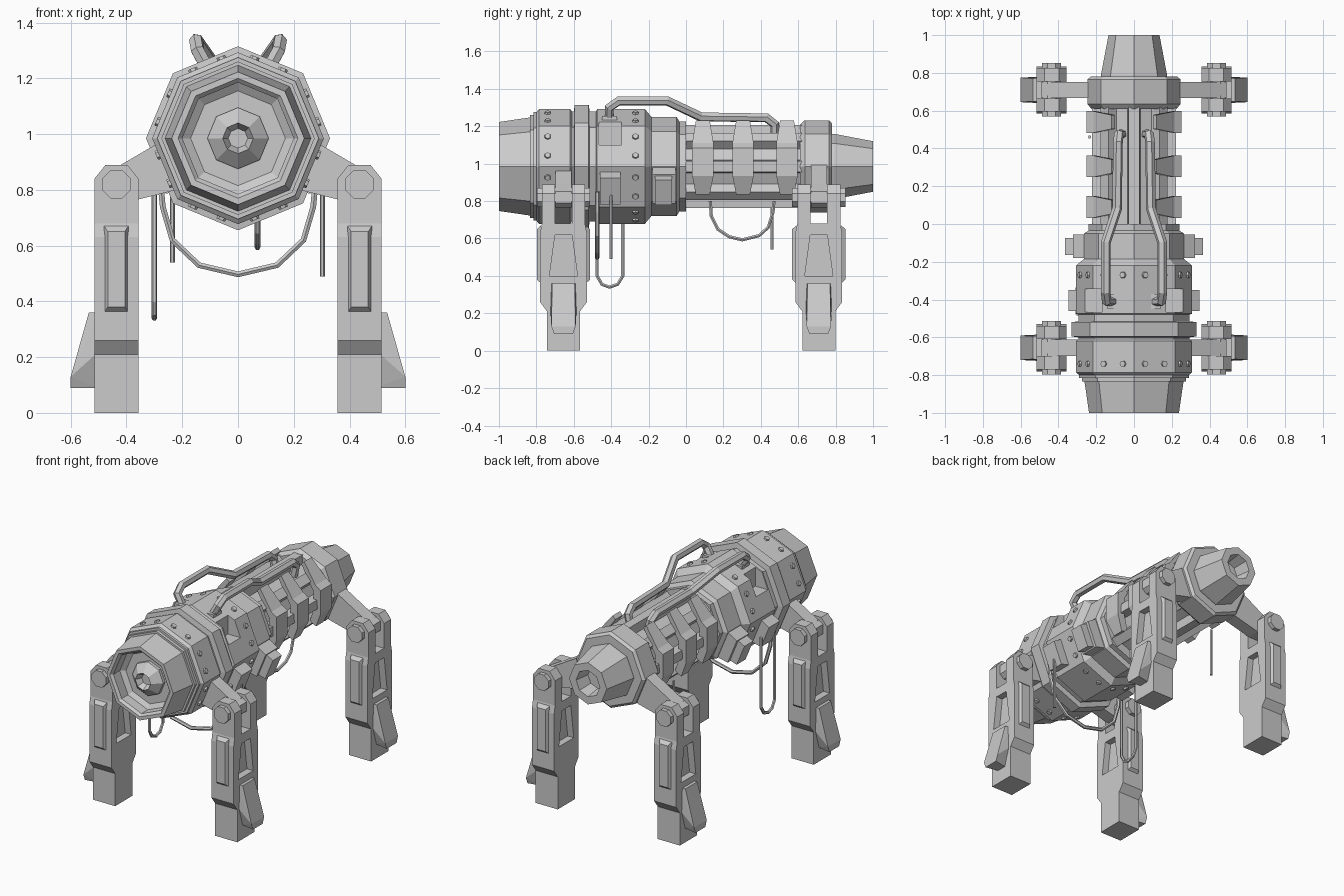
import bpy, bmesh
from math import sin, cos, pi
from mathutils import Vector, Matrix

if "Cube" in bpy.data.objects:
    bpy.data.objects.remove(bpy.data.objects["Cube"])

C = 0.985  # height of the body axis


def finish(name, bm):
    bmesh.ops.recalc_face_normals(bm, faces=bm.faces[:])
    me = bpy.data.meshes.new(name)
    bm.to_mesh(me)
    bm.free()
    ob = bpy.data.objects.new(name, me)
    bpy.context.collection.objects.link(ob)
    return ob


def lathe(name, prof):
    """Eight-sided turned solid along y from (y, radius) pairs, ends capped."""
    bm = bmesh.new()
    rings = [[bm.verts.new((r * sin(k * pi / 4), y, C + r * cos(k * pi / 4))) for k in range(8)]
             for y, r in prof]
    for a, b in zip(rings, rings[1:]):
        for k in range(8):
            j = (k + 1) % 8
            bm.faces.new((a[k], a[j], b[j], b[k]))
    bm.faces.new(rings[0])
    bm.faces.new(rings[-1])
    return finish(name, bm)


def prism(name, pts, axis, lo, hi):
    """Extrude a profile: axis 'y' takes (x, z) points, axis 'x' takes (y, z)."""
    bm = bmesh.new()
    put = (lambda p, d: (p[0], d, p[1])) if axis == 'y' else (lambda p, d: (d, p[0], p[1]))
    a = [bm.verts.new(put(p, lo)) for p in pts]
    b = [bm.verts.new(put(p, hi)) for p in pts]
    n = len(pts)
    for i in range(n):
        j = (i + 1) % n
        bm.faces.new((a[i], a[j], b[j], b[i]))
    bm.faces.new(a)
    bm.faces.new(b)
    return finish(name, bm)


def hull(name, pts):
    bm = bmesh.new()
    for p in pts:
        bm.verts.new(p)
    bmesh.ops.convex_hull(bm, input=bm.verts[:])
    bmesh.ops.dissolve_limit(bm, angle_limit=0.01, verts=bm.verts[:], edges=bm.edges[:])
    return finish(name, bm)


def radial_block(name, deg, r0, r1, half, y0, y1):
    """Block standing on the body at an angle measured from +x."""
    a = deg * pi / 180
    d, t = Vector((cos(a), sin(a))), Vector((-sin(a), cos(a)))
    c = Vector((0, C))
    return prism(name, [c + d * r0 - t * half, c + d * r1 - t * half * .85,
                        c + d * r1 + t * half * .85, c + d * r0 + t * half], 'y', y0, y1)


def pipe(name, pts, r):
    cu = bpy.data.curves.new(name, 'CURVE')
    cu.dimensions = '3D'
    cu.bevel_depth, cu.bevel_resolution, cu.use_fill_caps = r, 1, True
    sp = cu.splines.new('POLY')
    sp.points.add(len(pts) - 1)
    sp.use_smooth = False
    for p, q in zip(sp.points, pts):
        p.co = (*q, 1)
    ob = bpy.data.objects.new(name, cu)
    bpy.context.collection.objects.link(ob)
    return ob


def cut(ob, cutters):
    for c in cutters:
        m = ob.modifiers.new('cut', 'BOOLEAN')
        m.operation, m.object, m.solver = 'DIFFERENCE', c, 'EXACT'
        bpy.context.view_layer.objects.active = ob
        bpy.ops.object.modifier_apply(modifier=m.name)
        bpy.data.objects.remove(c)


# Front drum with recessed nose and stepped collars
drum = lathe("front_drum", [
    (-.93, .035), (-.97, .055), (-.92, .11), (-.90, .11), (-.90, .17), (-.92, .20), (-.985, .20),
    (-1, .215), (-1, .238), (-.835, .262), (-.835, .275), (-.815, .275), (-.815, .29), (-.80, .29),
    (-.785, .308), (-.62, .308), (-.61, .295), (-.60, .295), (-.595, .33), (-.52, .33),
    (-.515, .295), (-.48, .295), (-.475, .307), (-.22, .307), (-.185, .265), (-.05, .265),
    (-.035, .24), (0, .24), (0, .12)])
notches = []
for s in (-1, 1):
    notches.append(prism("notch", [(s * .17, C + .115), (s * .4, C + .115), (s * .4, C + .4),
                                   (s * .17, C + .4)], 'y', -.465, -.345))
cut(drum, notches)

# Rear core, collar and tail nozzle
lathe("rear_core", [(-.03, .18), (.65, .18)])
lathe("rear_collar", [(.61, .15), (.61, .225), (.635, .247), (.765, .247), (.78, .23), (.78, .15)])
lathe("tail_nozzle", [(.76, .175), (.79, .175), (1, .135), (1, .085), (.90, .07)])
for k in range(8):
    radial_block("core_rail", k * 45, .16, .222, .035, -.02, .63)

# Ribs wrapped around each flank of the core
rib = [(.10, .225), (.12, .245), (.215, .125), (.252, .1), (.252, -.05), (.205, -.15),
       (.16, -.13), (.20, -.04), (.20, .08)]
for y in (.09, .305, .54):
    for s in (-1, 1):
        ob = prism("flank_rib", [(s * x, C + z) for x, z in rib], 'y', y - .057, y + .057)
        for v in ob.data.vertices:  # narrow towards both ends
            dz = v.co.z - C
            if dz > .15 or dz < -.1:
                v.co.y = y + (v.co.y - y) * .65

# Two bolts per facet on the two drum bands
bm = bmesh.new()
for y in (-.74, -.27):
    for k in range(8):
        a = (k + .5) * pi / 4
        for t in (-.055, .055):
            n, tan = Vector((cos(a), 0, sin(a))), Vector((-sin(a), 0, cos(a)))
            pos = Vector((0, y, C)) + n * .307 * cos(pi / 8) + tan * t
            rot = n.to_track_quat('Z', 'Y').to_matrix().to_4x4()
            bmesh.ops.create_cone(bm, cap_ends=True, segments=6, radius1=.02, radius2=.016,
                                  depth=.022, matrix=Matrix.Translation(pos) @ rot)
finish("drum_bolts", bm)

# Cable sockets on the lower flanks
for deg in (-22.5, 202.5):
    radial_block("rear_socket_base", deg, .22, .315, .10, -.18, -.055)
    radial_block("rear_socket", deg, .22, .365, .085, -.165, -.075)
    radial_block("front_socket", deg, .25, .345, .09, -.46, -.35)

# Top handles
for s in (-1, 1):
    path = [(.09, -.41, 1.2), (.145, -.41, 1.30), (.15, -.36, 1.335), (.15, -.1, 1.335),
            (.09, .08, 1.25), (.085, .43, 1.245), (.08, .475, 1.21), (.06, .475, 1.12)]
    pipe("top_handle", [(s * x, y, z) for x, y, z in path], .026)
    hull("handle_foot", [(s * x, y, z) for x in (.05, .14) for y in (-.45, -.37) for z in (1.15, 1.255)])

# Hanging cables
half_u = [(.28, .85), (.27, .74), (.235, .62), (.14, .53)]
pipe("cross_cable", [(x, -.475, z) for x, z in half_u] + [(0, -.475, .497)]
     + [(-x, -.475, z) for x, z in reversed(half_u)], .012)
pipe("side_cable", [(-.3, y, z) for y, z in
     [(-.475, .85), (-.475, .40), (-.45, .355), (-.41, .34), (-.365, .355), (-.338, .40), (-.338, .85)]], .01)
pipe("belly_cable", [(.07, y, z) for y, z in
     [(.13, .8), (.135, .72), (.17, .65), (.23, .61), (.30, .593), (.39, .615), (.44, .66), (.465, .74), (.47, .8)]], .01)
pipe("loose_cable", [(-.235, .46, .86), (-.235, .46, .54)], .009)
pipe("loose_cable", [(.303, -.40, .86), (.303, -.40, .49)], .009)


def leg(s, yc, end):
    X = (s * .357, s * .515)
    # Lower leg with tapered recesses on the inner and outer sides
    half = [(.088, 0), (.088, .21), (.125, .26), (.125, .63), (.115, .68), (.045, .68)]
    shin = prism(end + "_leg", [(yc + y, z) for y, z in half]
                 + [(yc - y, z) for y, z in reversed(half)], 'x', *X)
    hole = [(-.075, .40), (.075, .40), (.045, .62), (-.045, .62)]
    cut(shin, [prism("cutter", [(yc + y, z) for y, z in hole], 'x', s * a, s * b)
               for a, b in ((.3, .40), (.47, .6))])
    # Fork cheeks, joint bolts and raised panels, front and back
    cheek = [(.357, .62), (.515, .62), (.515, .84), (.475, .89), (.397, .89), (.357, .84)]
    for f in (-1, 1):
        prism(end + "_leg_cheek", [(s * x, z) for x, z in cheek], 'y', yc + f * .045, yc + f * .115)
        prism(end + "_joint_bolt", [(s * .436 + .055 * cos((k + .5) * pi / 4),
                                     .82 + .055 * sin((k + .5) * pi / 4)) for k in range(8)],
              'y', yc + f * .03, yc + f * .142)
        hull(end + "_leg_panel", [(s * x, yc + f * .12, z) for x in (.393, .48) for z in (.36, .67)]
             + [(s * x, yc + f * .142, z) for x in (.406, .467) for z in (.38, .65)])
    # Heel fin on the outer side
    fin = [(.5, .065, .36), (.535, .06, .36), (.6, .065, .13), (.6, .05, .09), (.5, .03, .09), (.5, .07, .22)]
    hull(end + "_heel_fin", [(s * x, yc + f * y, z) for x, y, z in fin for f in (-1, 1)])
    # Arm from the body to the fork
    arm = [(.18, 1.03), (.30, .96), (.42, .89), (.49, .85), (.49, .79), (.46, .765), (.36, .765), (.18, .81)]
    prism(end + "_leg_arm", [(s * x, z) for x, z in arm], 'y', yc - .043, yc + .043)


for side in (-1, 1):
    leg(side, -.655, "front")
    leg(side, .71, "rear")
